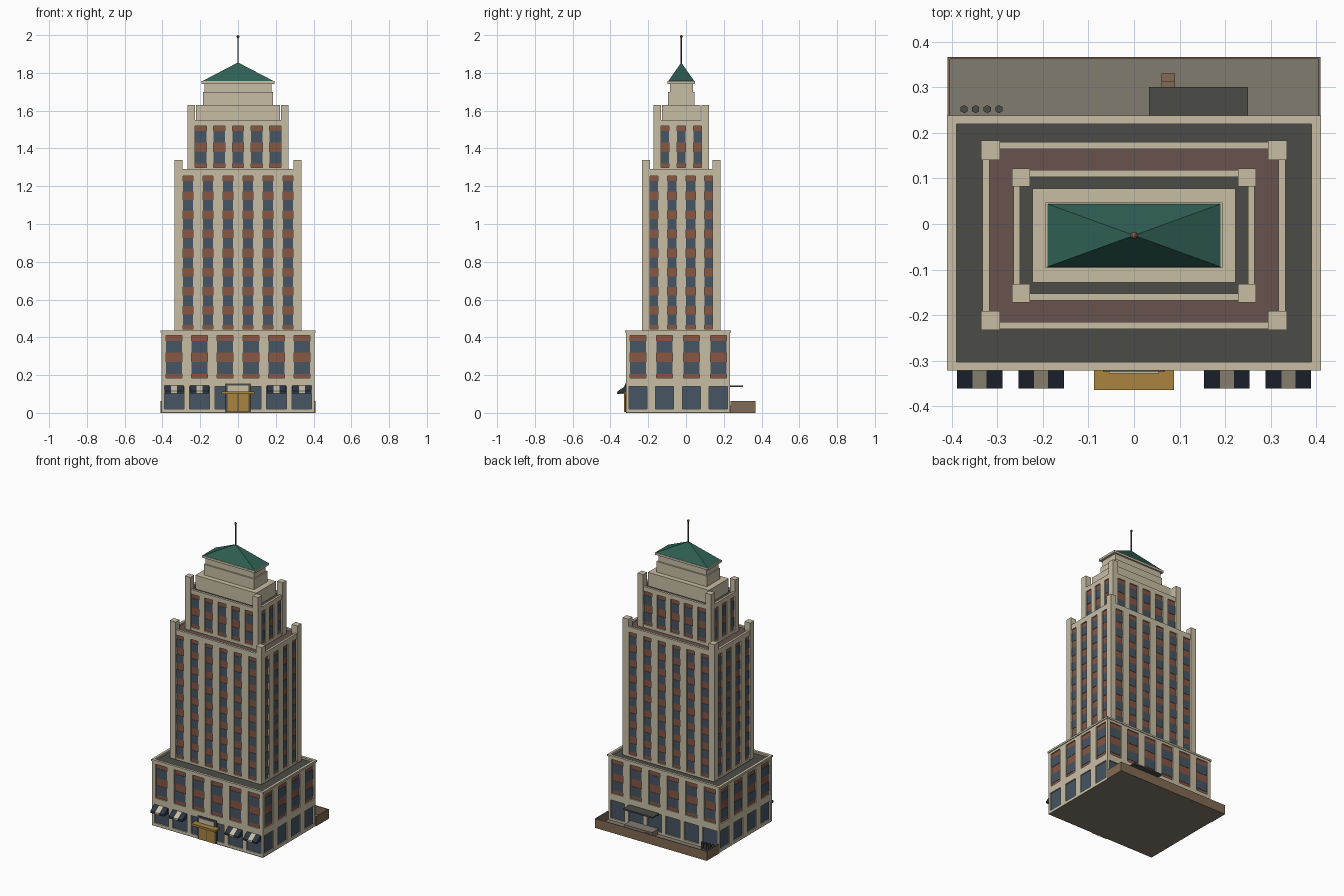
import bpy, bmesh, math
from mathutils import Matrix

if "Cube" in bpy.data.objects:
    bpy.data.objects.remove(bpy.data.objects["Cube"])


def mat(name, r, g, b):
    m = bpy.data.materials.new(name)
    m.diffuse_color = [(c / 255 / 12.92 if c < 11 else ((c / 255 + .055) / 1.055) ** 2.4)
                       for c in (r, g, b)] + [1]
    m.use_nodes = True
    m.node_tree.nodes["Principled BSDF"].inputs["Base Color"].default_value = m.diffuse_color
    return m


STONE = mat("cream stone", 200, 190, 165)
BRICK = mat("red brick", 135, 87, 68)
GLASS = mat("blue glass", 70, 85, 99)
TAR = mat("dark roofing", 75, 75, 70)
TILE = mat("maroon roofing", 103, 82, 76)
COPPER = mat("green copper", 48, 96, 84)
GOLD = mat("gold", 170, 132, 62)
NAVY = mat("navy canvas", 44, 54, 68)
PAVE = mat("grey concrete", 130, 124, 112)
WOOD = mat("brown timber", 130, 106, 84)

CY = -0.025  # y centre of the upper tiers


def add_box(bm, x0, x1, y0, y1, z0, z1):
    m = Matrix.Translation(((x0 + x1) / 2, (y0 + y1) / 2, (z0 + z1) / 2)) @ \
        Matrix.Diagonal((x1 - x0, y1 - y0, z1 - z0, 1))
    bmesh.ops.create_cube(bm, size=1, matrix=m)


def finish(bm, name, material):
    bmesh.ops.recalc_face_normals(bm, faces=bm.faces)
    me = bpy.data.meshes.new(name)
    bm.to_mesh(me)
    bm.free()
    me.materials.append(material)
    ob = bpy.data.objects.new(name, me)
    bpy.context.collection.objects.link(ob)
    return ob


def boxes(name, material, *items):
    bm = bmesh.new()
    for b in items:
        add_box(bm, *b)
    return finish(bm, name, material)


def tier(name, hx, y0, y1, z0, z1, stages, front, side, roof):
    """Storey block. stages: (z0, z1, rows, front width, side width), rows 0 = all glass.
    front / side: (number of bays, spacing)."""
    t = 0.012
    stone, brick, glass = bmesh.new(), bmesh.new(), bmesh.new()
    cy = (y0 + y1) / 2

    def wall(bm, s, u0, u1, d0, d1, a, b):
        # d is depth measured inwards from the outer plane
        if s == 0:
            add_box(bm, u0, u1, y0 + d0, y0 + d1, a, b)
        elif s == 1:
            add_box(bm, u0, u1, y1 - d1, y1 - d0, a, b)
        elif s == 2:
            add_box(bm, hx - d1, hx - d0, u0, u1, a, b)
        else:
            add_box(bm, -hx + d0, -hx + d1, u0, u1, a, b)

    for s in range(4):
        lo, hi, mid = (-hx, hx, 0) if s < 2 else (y0, y1, cy)
        n, step = front if s < 2 else side
        centres = [mid + (i - (n - 1) / 2) * step for i in range(n)]
        # horizontal stone bands, the top one is also the parapet
        levels = [z0] + [z for st in stages for z in st[:2]] + [z1]
        for a, b in zip(levels[::2], levels[1::2]):
            wall(stone, s, lo, hi, 0, 0.015, a, b)
        for a, b, rows, wf, ws in stages:
            w = (wf if s < 2 else ws) / 2
            edges = [lo] + [e for c in centres for e in (c - w, c + w)] + [hi]
            for u0, u1 in zip(edges[::2], edges[1::2]):  # pilasters
                wall(stone, s, u0, u1, 0, 0.015, a, b)
            for c in centres:  # brick strips and windows
                if rows == 0:
                    wall(glass, s, c - w, c + w, 0.008, 0.015, a, b)
                    continue
                wall(brick, s, c - w, c + w, 0.008, 0.015, a, b)
                h = (b - a) / rows
                for r in range(rows):
                    wall(glass, s, c - w, c + w, 0.006, 0.014,
                         a + (r + .19) * h, a + (r + .74) * h)
    finish(stone, name + "_stonework", STONE)
    finish(brick, name + "_brick_panels", BRICK)
    finish(glass, name + "_windows", GLASS)
    boxes(name + "_core_and_roof", roof,
          (-hx + t, hx - t, y0 + t, y1 - t, z0, z1 - 0.01))


# three stacked tiers
tier("base", 0.405, -0.318, 0.234, 0.004, 0.435,
     [(0.02, 0.14, 0, 0.106, 0.096), (0.185, 0.41, 2, 0.085, 0.085)],
     (6, 0.1355), (4, 0.142), TAR)
tier("tower", 0.332, CY - 0.205, CY + 0.205, 0.43, 1.29,
     [(0.445, 1.255, 8, 0.055, 0.05)], (6, 0.106), (4, 0.098), TILE)
tier("crown", 0.265, CY - 0.143, CY + 0.143, 1.28, 1.55,
     [(1.30, 1.52, 2, 0.06, 0.047)], (5, 0.099), (3, 0.088), TAR)

# base cornice ring
boxes("base_cornice", STONE,
      (-.41, .41, -.322, -.306, .425, .437), (-.41, .41, .222, .238, .425, .437),
      (-.41, -.394, -.322, .238, .425, .437), (.394, .41, -.322, .238, .425, .437))

# raised corner piers
for name, ox, oy, w, a, b in (("tower_piers", .336, .208, .042, .435, 1.34),
                              ("crown_piers", .268, .147, .040, 1.28, 1.63)):
    bm = bmesh.new()
    for sx in (-1, 1):
        for sy in (-1, 1):
            xs, ys = sorted((sx * ox, sx * (ox - w))), sorted((sy * oy, sy * (oy - w)))
            add_box(bm, *xs, CY + ys[0], CY + ys[1], a, b)
    finish(bm, name, STONE)

# stepped penthouse blocks and eave
boxes("penthouse", STONE,
      *[(-x, x, CY - y, CY + y, a, b) for x, y, a, b in
        ((.223, .103, 1.54, 1.63), (.184, .07, 1.63, 1.70),
         (.177, .061, 1.70, 1.745), (.194, .072, 1.742, 1.756))])

# pyramid roof
bm = bmesh.new()
base = [bm.verts.new((x * .19, CY + y * .069, 1.756)) for x, y in
        ((-1, -1), (1, -1), (1, 1), (-1, 1))]
apex = bm.verts.new((0, CY, 1.855))
bm.faces.new(base)
for i in range(4):
    bm.faces.new((base[i], base[(i + 1) % 4], apex))
finish(bm, "pyramid_roof", COPPER)


def cylinders(name, material, places, r, a, b, n):
    bm = bmesh.new()
    for x, y in places:
        bmesh.ops.create_cone(bm, cap_ends=True, segments=n, radius1=r, radius2=r, depth=b - a,
                              matrix=Matrix.Translation((x, y, (a + b) / 2)))
    return finish(bm, name, material)


# mast with ball
cylinders("mast", TAR, [(0, CY)], .004, 1.84, 1.99, 6)
bm = bmesh.new()
bmesh.ops.create_uvsphere(bm, u_segments=8, v_segments=6, radius=.008,
                          matrix=Matrix.Translation((0, CY, 1.992)))
finish(bm, "mast_ball", BRICK)

# entrance: frame, transom, doors, canopy
boxes("entrance_frame", TAR, (-.068, .068, -.324, -.30, .004, .155))
boxes("entrance_transom", STONE, (-.055, .055, -.328, -.32, .108, .145))
boxes("entrance_doors", GOLD, (-.056, -.002, -.328, -.32, .004, .10),
      (.002, .056, -.328, -.32, .004, .10))
boxes("entrance_canopy", GOLD, (-.088, .088, -.364, -.318, .10, .114))

# striped wedge awnings
for name, material, stripes in (("awning_dark_stripes", NAVY, ((-.05, -.015), (.015, .05))),
                                ("awning_light_stripes", STONE, ((-.015, .015),))):
    bm = bmesh.new()
    for c in (-.339, -.204, .204, .339):
        for u0, u1 in stripes:
            ends = [[bm.verts.new((c + u, y, z)) for y, z in
                     ((-.318, .144), (-.361, .115), (-.361, .103), (-.318, .108))]
                    for u in (u0, u1)]
            bm.faces.new(ends[0])
            bm.faces.new(ends[1])
            for i in range(4):
                j = (i + 1) % 4
                bm.faces.new((ends[0][i], ends[0][j], ends[1][j], ends[1][i]))
    finish(bm, name, material)

# ground slab and rear yard
boxes("ground_slab", PAVE, (-.405, .405, -.318, .365, 0, .006))
boxes("yard_fence", WOOD, (-.409, .409, .362, .367, 0, .062),
      (-.409, -.404, .235, .367, 0, .062), (.404, .409, .235, .367, 0, .062))
boxes("loading_dock", PAVE, (.04, .245, .23, .298, .004, .04))
boxes("dock_steps", WOOD, (.06, .09, .298, .314, .004, .03), (.06, .09, .314, .33, .004, .017))
boxes("dock_canopy", TAR, (.033, .25, .23, .301, .136, .145))
cylinders("yard_barrels", TAR, [(-.373 + i * .0255, .252) for i in range(4)],
          .009, .004, .05, 6)
